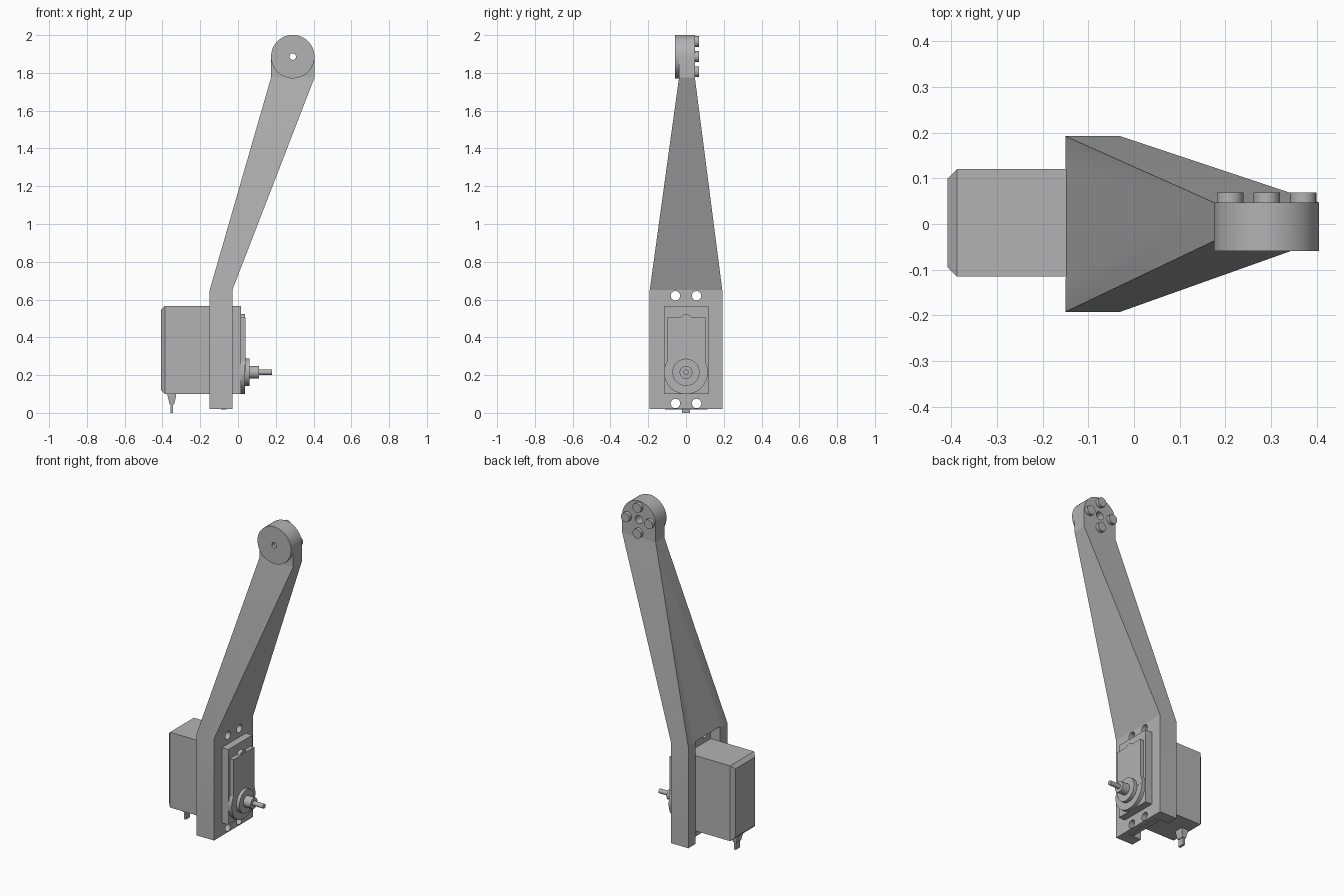
import bpy, bmesh, math
from mathutils import Matrix, Vector

default = bpy.data.objects.get("Cube")
if default:
    bpy.data.objects.remove(default, do_unlink=True)

grey = bpy.data.materials.new("mid grey")
grey.use_nodes = True
COLOUR = (0.45, 0.45, 0.45, 1)
grey.diffuse_color = COLOUR
grey.node_tree.nodes["Principled BSDF"].inputs["Base Color"].default_value = COLOUR


def finish(name, bm):
    bmesh.ops.recalc_face_normals(bm, faces=bm.faces)
    mesh = bpy.data.meshes.new(name)
    bm.to_mesh(mesh)
    bm.free()
    mesh.materials.append(grey)
    ob = bpy.data.objects.new(name, mesh)
    bpy.context.collection.objects.link(ob)
    return ob


def loft(name, rings):
    """Skin a stack of equal-length point rings and cap both ends."""
    bm = bmesh.new()
    loops = [[bm.verts.new(p) for p in ring] for ring in rings]
    n = len(loops[0])
    for a, b in zip(loops, loops[1:]):
        for i in range(n):
            j = (i + 1) % n
            bm.faces.new((a[i], a[j], b[j], b[i]))
    bm.faces.new(loops[0])
    bm.faces.new(loops[-1])
    return finish(name, bm)


def rect(x0, x1, y0, y1, z):
    return [(x0, y0, z), (x1, y0, z), (x1, y1, z), (x0, y1, z)]


def box(name, x0, x1, y0, y1, z0, z1):
    return loft(name, [rect(x0, x1, y0, y1, z0), rect(x0, x1, y0, y1, z1)])


def cylinder(name, start, end, radius, sides=48):
    a, b = Vector(start), Vector(end)
    turn = (b - a).to_track_quat('Z', 'Y').to_matrix().to_4x4()
    bm = bmesh.new()
    bmesh.ops.create_cone(bm, cap_ends=True, segments=sides, radius1=radius, radius2=radius,
                          depth=(b - a).length, matrix=Matrix.Translation((a + b) / 2) @ turn)
    return finish(name, bm)


def activate(ob):
    bpy.ops.object.select_all(action='DESELECT')
    ob.select_set(True)
    bpy.context.view_layer.objects.active = ob


def cut(ob, cutter):
    cutter.hide_render = True
    mod = ob.modifiers.new("cut", 'BOOLEAN')
    mod.operation, mod.solver, mod.object = 'DIFFERENCE', 'EXACT', cutter
    activate(ob)
    bpy.ops.object.modifier_apply(modifier=mod.name)
    bpy.data.objects.remove(cutter, do_unlink=True)


parts = []

# Mounting block flowing into the leaning, tapered arm
arm = loft("bracket_arm", [
    rect(-0.15, -0.03, -0.192, 0.192, 0.02),
    rect(-0.15, -0.03, -0.192, 0.192, 0.65),
    rect(0.175, 0.405, -0.037, 0.047, 1.775)])
cut(arm, box("recess_cutter", -0.3, -0.06, -0.118, 0.12, -0.1, 0.655))

# Motor mounting ears sitting in the recess
ears = box("motor_ears", -0.09, -0.06, -0.112, 0.114, 0.017, 0.65)

# Screw holes through bracket and ears
for ob in (arm, ears):
    for y in (-0.056, 0.056):
        for z in (0.05, 0.62):
            cut(ob, cylinder("hole_cutter", (-0.2, y, z), (0.1, y, z), 0.025, 24))
parts += [arm, ears]

# Rounded arm head with a full disc on its front
CX, CZ, R = 0.29, 1.886, 0.115
profile = [(CX - R, 1.775), (CX + R, 1.775)]
profile += [(CX + R * math.cos(math.pi * i / 32), CZ + R * math.sin(math.pi * i / 32))
            for i in range(33)]
head = loft("arm_head", [[(x, y, z) for x, z in profile] for y in (-0.037, 0.047)])
disc = cylinder("head_disc", (CX, -0.059, CZ), (CX, -0.037, CZ), R, 64)
cut(head, cylinder("bore_cutter", (CX, -0.2, CZ), (CX, 0.2, CZ), 0.025, 24))
cut(disc, cylinder("bore_cutter", (CX, -0.2, CZ), (CX, 0.2, CZ), 0.017, 24))
parts += [head, disc]

# Four bolt heads on the back of the arm head
for i in range(4):
    a = i * math.pi / 2
    x, z = CX + 0.08 * math.cos(a), CZ + 0.08 * math.sin(a)
    parts.append(cylinder("head_bolt", (x, 0.04, z), (x, 0.069, z), 0.029, 20))

# Motor case with chamfered rear edges
case = box("motor_case", -0.408, 0.015, -0.115, 0.12, 0.1, 0.567)
bm = bmesh.new()
bm.from_mesh(case.data)
rear = [e for e in bm.edges if all(v.co.x < -0.4 for v in e.verts)]
bmesh.ops.bevel(bm, geom=rear, offset=0.021, segments=1, affect='EDGES')
bm.to_mesh(case.data)
bm.free()
parts.append(case)

# Raised gear cover, a keyhole shape of plate, round boss and top bump
SZ = 0.215
parts.append(box("gear_cover", 0.01, 0.04, -0.1, 0.103, SZ, 0.505))
parts.append(cylinder("cover_boss", (0.01, 0, SZ), (0.038, 0, SZ), 0.116, 64))
parts.append(cylinder("cover_bump", (0.01, 0, 0.49), (0.036, 0, 0.49), 0.033, 32))

# Stepped output shaft
for name, x0, x1, r in (("shaft_flange", 0.03, 0.06, 0.072),
                        ("shaft_collar", 0.05, 0.11, 0.034),
                        ("output_shaft", 0.1, 0.18, 0.014)):
    parts.append(cylinder(name, (x0, 0, SZ), (x1, 0, SZ), r, 40))

# Cable grommet and cable stub under the case
parts.append(loft("cable_grommet", [
    rect(-0.372, -0.328, -0.028, 0.028, 0.11),
    rect(-0.372, -0.328, -0.028, 0.028, 0.088),
    rect(-0.362, -0.338, -0.022, 0.022, 0.045)]))
parts.append(box("cable_stub", -0.357, -0.343, -0.02, 0.02, 0, 0.06))

# Smooth the round surfaces, keep edges sharp
for ob in parts:
    activate(ob)
    bpy.ops.object.shade_smooth_by_angle(angle=math.radians(20))
bpy.ops.object.select_all(action='DESELECT')
